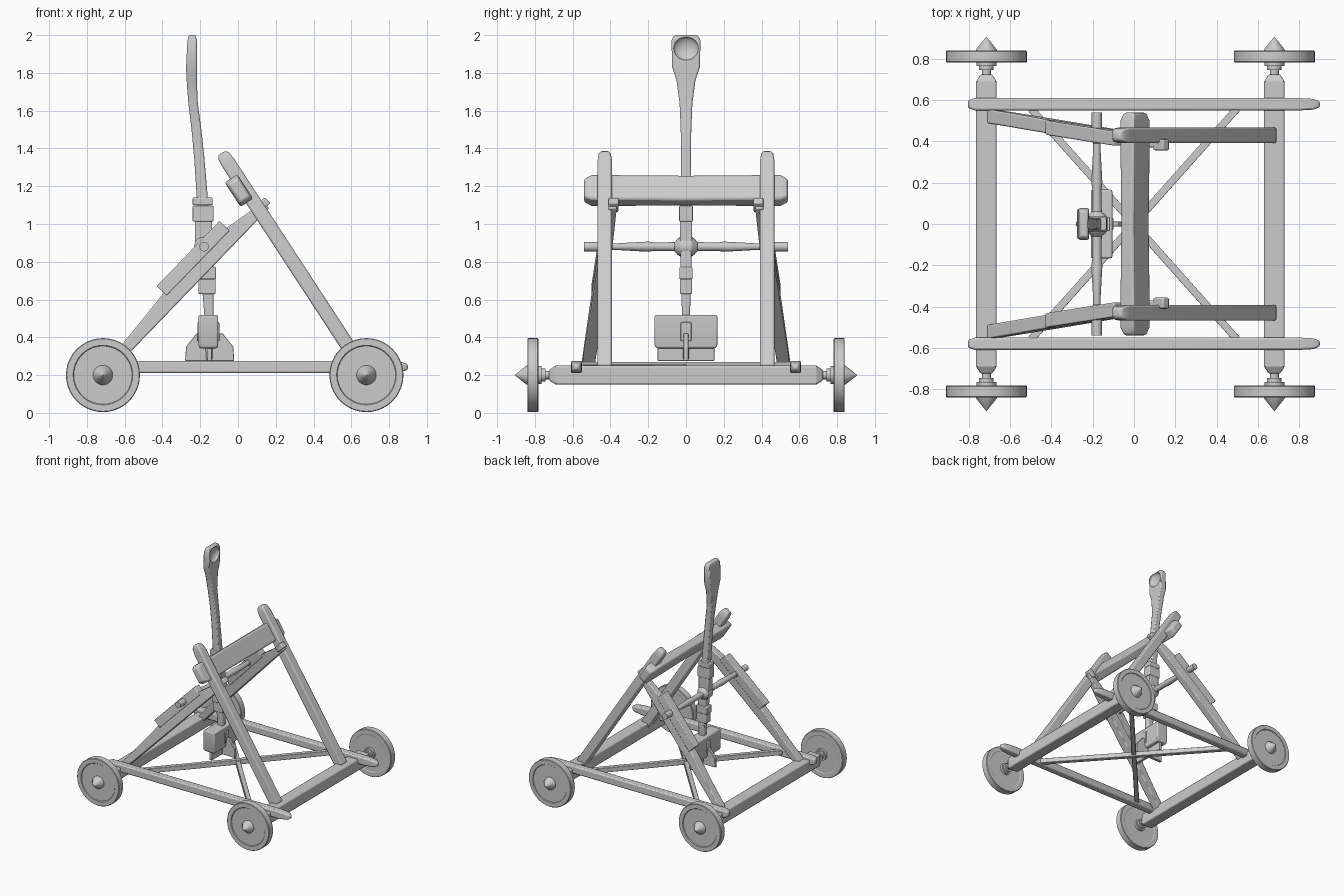
import bpy, bmesh, math
from mathutils import Vector as V

X, Y, Z = V((1, 0, 0)), V((0, 1, 0)), V((0, 0, 1))


def finish(name, bm, bevel=0.0, segs=2):
    bmesh.ops.recalc_face_normals(bm, faces=bm.faces)
    me = bpy.data.meshes.new(name)
    bm.to_mesh(me)
    bm.free()
    ob = bpy.data.objects.new(name, me)
    bpy.context.collection.objects.link(ob)
    if bevel:
        m = ob.modifiers.new("bevel", 'BEVEL')
        m.width, m.segments, m.limit_method = bevel, segs, 'ANGLE'
        m.angle_limit = math.radians(40)
    bpy.ops.object.select_all(action='DESELECT')
    ob.select_set(True)
    bpy.context.view_layer.objects.active = ob
    bpy.ops.object.shade_smooth_by_angle(angle=math.radians(30))
    return ob


def loft(name, stations, u, v, bevel=0.008):
    """Rectangular sections (centre, half size along u, half size along v), joined in order."""
    bm = bmesh.new()
    rings = []
    for c, a, b in stations:
        rings.append([bm.verts.new(V(c) + u * a * i + v * b * j)
                      for i, j in ((-1, -1), (1, -1), (1, 1), (-1, 1))])
    for r, s in zip(rings, rings[1:]):
        for k in range(4):
            bm.faces.new((r[k], r[(k + 1) % 4], s[(k + 1) % 4], s[k]))
    bm.faces.new(rings[0])
    bm.faces.new(rings[-1])
    return finish(name, bm, bevel)


def box(name, c, h, bevel=0.008):
    c = V(c)
    return loft(name, [(c - Z * h[2], h[0], h[1]), (c + Z * h[2], h[0], h[1])], X, Y, bevel)


def lathe_y(name, centre, profile, side=1, n=40):
    """Revolve (y, radius) points about an axis parallel to y."""
    bm = bmesh.new()
    rings = []
    for y, r in profile:
        rings.append([bm.verts.new((centre[0] + r * math.cos(2 * math.pi * k / n), side * y,
                                    centre[1] + r * math.sin(2 * math.pi * k / n))) for k in range(n)])
    for p, q in zip(rings, rings[1:]):
        for k in range(n):
            bm.faces.new((p[k], p[(k + 1) % n], q[(k + 1) % n], q[k]))
    bm.faces.new(rings[0])
    bm.faces.new(rings[-1])
    return finish(name, bm)


# Axle beams with tapered ends, and wheels
for tag, x in (("rear", -0.715), ("front", 0.68)):
    loft(tag + "_axle_beam", [((x, y, 0.2), h, h) for y, h in
         ((-0.725, 0.028), (-0.69, 0.05), (0.69, 0.05), (0.725, 0.028))], X, Z, 0.008)
    for s in (-1, 1):
        lathe_y(tag + "_wheel", (x, 0.2), [
            (0.70, 0.022), (0.745, 0.022), (0.745, 0.035), (0.765, 0.035), (0.765, 0.048), (0.785, 0.048),
            (0.785, 0.152), (0.782, 0.157), (0.782, 0.192), (0.786, 0.196), (0.836, 0.196), (0.84, 0.192),
            (0.84, 0.158), (0.835, 0.154), (0.835, 0.052), (0.845, 0.05), (0.905, 0.002)], s)

# Side rails with rounded tips
for s in (-1, 1):
    loft("side_rail", [((x, s * 0.58, 0.243), w, h) for x, w, h in
         ((-0.805, 0.018, 0.022), (-0.77, 0.03, 0.032), (0.8, 0.03, 0.032), (0.87, 0.026, 0.025), (0.9, 0.014, 0.014))],
         Y, Z, 0.009)
    # Floor cross braces
    d = V((0.5, s * 0.56, 0))
    side = V((-d.y, d.x, 0)).normalized()
    c = V((0, 0, 0.243 + s * 0.006))
    loft("floor_brace", [(c - d, 0.018, 0.02), (c + d, 0.018, 0.02)], side, Z, 0.004)

# Slanted front legs
leg_dir = V((-0.547, 0, 0.837))
leg_n = V((-0.837, 0, -0.547))
for s in (-1, 1):
    foot = V((0.65, s * 0.43, 0.25))
    loft("front_leg", [(foot + leg_dir * t, a, b) for t, a, b in
         ((-0.02, 0.038, 0.038), (1.28, 0.038, 0.038), (1.325, 0.034, 0.032), (1.345, 0.022, 0.02))],
         leg_n, Y, 0.009)

# Padded stop bar across the legs
bar = V((0.005, 0, 1.177))
loft("crossbar", [(bar + Y * y, a, b) for y, a, b in
     ((-0.54, 0.03, 0.058), (-0.5, 0.04, 0.077), (-0.38, 0.04, 0.077), (0, 0.034, 0.077),
      (0.38, 0.04, 0.077), (0.5, 0.04, 0.077), (0.54, 0.03, 0.058))], leg_n, leg_dir, 0.012)

# Rear struts with bearing boards for the pivot
st_dir, st_n = V((0.694, 0, 0.72)), V((-0.72, 0, 0.694))
base = V((-0.62, 0, 0.27))
for s in (-1, 1):
    def at(t, n):
        return base + st_dir * t + st_n * n + Y * s * (0.52 - 0.13 * (t + 0.06) / 1.18)
    loft("rear_strut", [(at(t, th / 2), th / 2, w) for t, th, w in
         ((-0.08, 0.052, 0.034), (0.1, 0.062, 0.034), (0.42, 0.09, 0.033), (0.9, 0.09, 0.03),
          (1.1, 0.05, 0.024), (1.13, 0.045, 0.02))], st_n, Y, 0.007)
    loft("bearing_board", [(at(t, 0.105), 0.037, 0.035) for t in (0.42, 0.9)], st_n, Y, 0.006)
    # Peg that locks the strut to the leg
    c = V((0.135, s * 0.383, 1.105))
    loft("strut_peg", [(c - st_dir * 0.04, 0.022, 0.026), (c + st_dir * 0.03, 0.022, 0.026)], st_n, Y, 0.007)

# Turned pivot shaft
half = [(0.54, 0.025), (0.40, 0.025), (0.39, 0.018), (0.36, 0.018), (0.20, 0.027), (0.17, 0.022),
        (0.06, 0.024), (0.045, 0.042), (0.03, 0.052)]
lathe_y("pivot_shaft", (-0.18, 0.88), [(-y, r) for y, r in half] + half[::-1], n=24)

# Throwing arm with spoon end
arm = loft("throwing_arm", [((x, 0, z), a, b) for x, z, a, b in (
    (-0.152, 0.28, 0.018, 0.016), (-0.155, 0.55, 0.026, 0.022), (-0.165, 0.8, 0.036, 0.03),
    (-0.19, 1.15, 0.029, 0.029), (-0.205, 1.35, 0.027, 0.026), (-0.22, 1.5, 0.026, 0.028),
    (-0.238, 1.64, 0.025, 0.034), (-0.245, 1.76, 0.027, 0.05), (-0.246, 1.83, 0.029, 0.073),
    (-0.243, 1.97, 0.025, 0.077), (-0.242, 2.0, 0.018, 0.062))], X, Y, 0.008)
bpy.ops.mesh.primitive_uv_sphere_add(segments=32, ring_count=20, radius=1, location=(-0.214, 0, 1.93))
cut = bpy.context.object
cut.scale = (0.036, 0.066, 0.062)
m = arm.modifiers.new("scoop", 'BOOLEAN')
m.object, m.operation, m.solver = cut, 'DIFFERENCE', 'EXACT'
bpy.context.view_layer.objects.active = arm
for mod in [md.name for md in arm.modifiers if md.type in {'BEVEL', 'BOOLEAN'}]:
    bpy.ops.object.modifier_apply(modifier=mod)
bpy.data.objects.remove(cut)

# Iron collars round the arm
for x, z, a, b, h in ((-0.187, 1.12, 0.053, 0.031, 0.02), (-0.185, 1.055, 0.055, 0.036, 0.042),
                      (-0.183, 0.965, 0.045, 0.032, 0.06), (-0.167, 0.74, 0.05, 0.035, 0.032),
                      (-0.164, 0.67, 0.045, 0.032, 0.04)):
    box("arm_collar", (x, 0, z), (a, b, h), 0.005)

# Counterweight block, central strap and fins below
loft("counterweight", [((-0.157, 0, z), a, b) for z, a, b in ((0.342, 0.047, 0.158), (0.36, 0.052, 0.166), (0.518, 0.052, 0.166))],
     X, Y, 0.008)
box("weight_strap", (-0.157, 0, 0.43), (0.058, 0.028, 0.05), 0.005)
loft("weight_fin_long", [((-0.15, 0, 0.275), 0.13, 0.012), ((-0.15, 0, 0.35), 0.125, 0.012), ((-0.15, 0, 0.42), 0.07, 0.012)],
     X, Y, 0.003)
loft("weight_fin_wide", [((-0.15, 0, 0.275), 0.012, 0.15), ((-0.15, 0, 0.36), 0.012, 0.15)], X, Y, 0.003)
